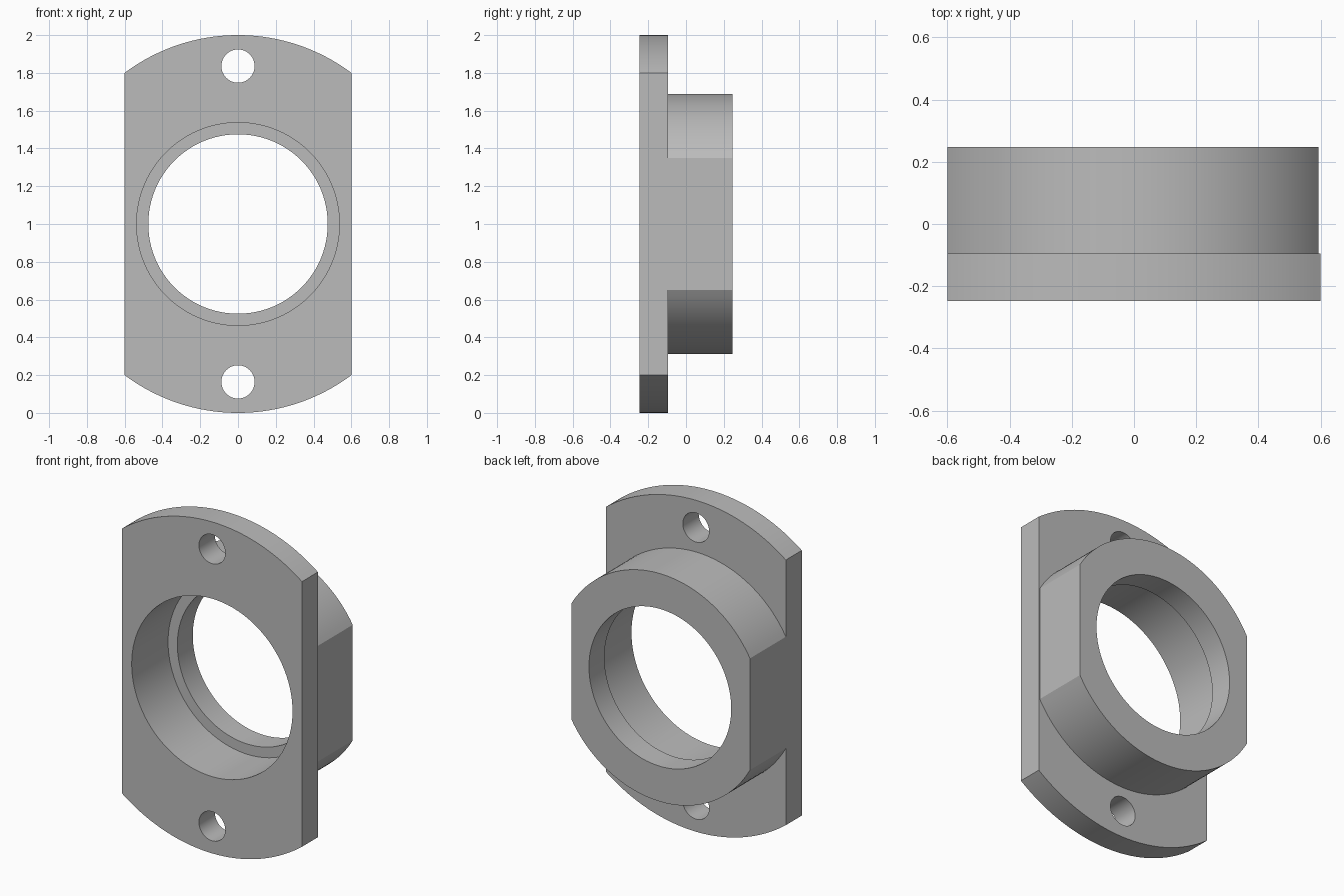
import bpy, bmesh
from math import asin, cos, sin, pi

if "Cube" in bpy.data.objects:
    bpy.data.objects.remove(bpy.data.objects["Cube"])

CENTRE_Z = 1.0
FRONT, STEP, BACK = -0.247, 0.1, 0.247
PLATE_BACK = -0.095

grey = bpy.data.materials.new("plain_grey")
grey.use_nodes = True
grey.diffuse_color = (0.5, 0.5, 0.5, 1)
grey.node_tree.nodes["Principled BSDF"].inputs["Base Color"].default_value = (0.5, 0.5, 0.5, 1)


def prism(name, outline, y0, y1):
    """Extrude an (x, z) outline along y."""
    bm = bmesh.new()
    face = bm.faces.new([bm.verts.new((x, y0, z)) for x, z in outline])
    ext = bmesh.ops.extrude_face_region(bm, geom=[face])
    verts = [v for v in ext["geom"] if isinstance(v, bmesh.types.BMVert)]
    bmesh.ops.translate(bm, verts=verts, vec=(0, y1 - y0, 0))
    bmesh.ops.recalc_face_normals(bm, faces=bm.faces)
    mesh = bpy.data.meshes.new(name)
    bm.to_mesh(mesh)
    bm.free()
    mesh.materials.append(grey)
    obj = bpy.data.objects.new(name, mesh)
    bpy.context.collection.objects.link(obj)
    return obj


def circle(radius, z=CENTRE_Z, n=96):
    return [(radius * cos(2 * pi * i / n), z + radius * sin(2 * pi * i / n)) for i in range(n)]


def flatted_circle(radius, left, right, n=48):
    """Disc outline trimmed by a vertical flat on each side."""
    a, b = asin(left / radius), asin(right / radius)
    arc = [a + (b - a) * i / n for i in range(n + 1)]
    top = [(radius * sin(t), CENTRE_Z + radius * cos(t)) for t in arc]
    bottom = [(x, 2 * CENTRE_Z - z) for x, z in reversed(top)]
    return top + bottom


def combine(target, tool, operation):
    mod = target.modifiers.new(operation.lower(), "BOOLEAN")
    mod.operation = operation
    mod.solver = "EXACT"
    mod.object = tool
    bpy.context.view_layer.objects.active = target
    bpy.ops.object.modifier_apply(modifier=mod.name)
    bpy.data.objects.remove(tool)


# Mounting plate with a trimmed round boss behind it
flange = prism("flange_body", flatted_circle(1.0, -0.6, 0.6), FRONT, PLATE_BACK)
boss = prism("rear_boss", flatted_circle(0.688, -0.6, 0.593), PLATE_BACK, BACK)
combine(flange, boss, "UNION")

# Stepped bore: wide seat from the front, narrower hole through the back
combine(flange, prism("through_bore", circle(0.475), FRONT - 0.1, BACK + 0.1), "DIFFERENCE")
combine(flange, prism("front_seat", circle(0.537), FRONT - 0.1, STEP), "DIFFERENCE")

# Screw holes above and below
for side in (-1, 1):
    hole = prism("screw_hole", circle(0.088, CENTRE_Z + side * 0.836, 48), FRONT - 0.1, BACK)
    combine(flange, hole, "DIFFERENCE")

# Smooth curved walls, sharp rims
bpy.ops.object.select_all(action="DESELECT")
flange.select_set(True)
bpy.context.view_layer.objects.active = flange
bpy.ops.object.shade_smooth_by_angle(angle=pi / 6)
